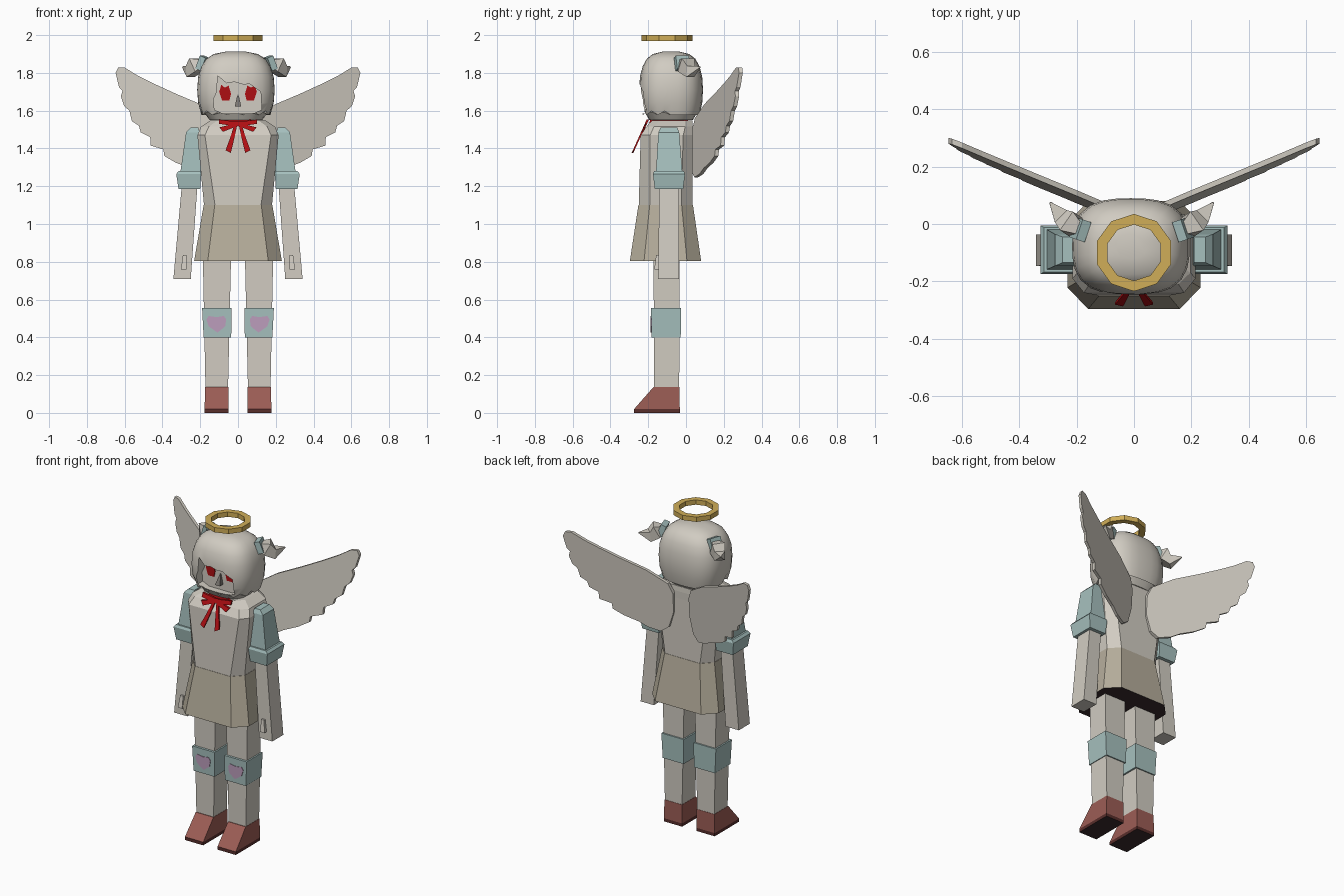
import bpy, bmesh, math
from mathutils import Vector

if "Cube" in bpy.data.objects:
    bpy.data.objects.remove(bpy.data.objects["Cube"])


def material(name, *rgb):
    lin = [((c / 255 + 0.055) / 1.055) ** 2.4 for c in rgb] + [1]
    m = bpy.data.materials.new(name)
    m.use_nodes = True
    m.diffuse_color = lin
    m.node_tree.nodes["Principled BSDF"].inputs["Base Color"].default_value = lin
    return m


WHITE = material("warm white", 209, 204, 194)
TEAL = material("pale teal", 166, 192, 190)
BEIGE = material("skirt beige", 182, 174, 156)
GOLD = material("halo gold", 208, 174, 88)
RED = material("ribbon red", 174, 14, 18)
PINK = material("heart pink", 188, 158, 188)
BROWN = material("shoe brown", 156, 93, 85)
MAROON = material("sole maroon", 88, 46, 43)
BLACK = material("underside black", 58, 43, 46)
GREY = material("nose grey", 120, 116, 111)


def make(name, bm, mats, mirror=False):
    bmesh.ops.recalc_face_normals(bm, faces=bm.faces)
    me = bpy.data.meshes.new(name)
    bm.to_mesh(me)
    bm.free()
    for m in mats:
        me.materials.append(m)
    ob = bpy.data.objects.new(name, me)
    bpy.context.collection.objects.link(ob)
    if mirror:
        ob.modifiers.new("mirror", "MIRROR").use_mirror_merge = False
    return ob


def loft(name, rings, *mats, mirror=False, closed=False):
    """Skin a list of equal-length point rings, capped or closed into a loop."""
    bm = bmesh.new()
    vs = [[bm.verts.new(p) for p in r] for r in rings]
    pairs = list(zip(vs, vs[1:])) + ([(vs[-1], vs[0])] if closed else [])
    for a, b in pairs:
        for i in range(len(a)):
            j = (i + 1) % len(a)
            bm.faces.new((a[i], a[j], b[j], b[i]))
    if not closed:
        bm.faces.new(vs[0])
        bm.faces.new(vs[-1])
    return make(name, bm, mats, mirror)


def rect(z, x0, x1, y0, y1):
    return [(x0, y0, z), (x1, y0, z), (x1, y1, z), (x0, y1, z)]


def octagon(z, x, y0, y1, xin, dy):
    """Rectangle with cut corners, xin is half the front panel."""
    half = [(xin, y0), (x, y0 + dy), (x, y1 - dy), (xin, y1)]
    return [(a, b, z) for a, b in half] + [(-a, b, z) for a, b in half[::-1]]


def plate(name, pts, depth, thick, mat, mirror=False):
    """Flat outline in x and z, laid on the surface y = depth(x, z)."""
    front = [(x, depth(x, z), z) for x, z in pts]
    back = [(x, y + thick, z) for x, y, z in front]
    return loft(name, [front, back], mat, mirror=mirror)


def tube(name, path, radii, mat, sides=4):
    path = [Vector(p) for p in path]
    rings = []
    for i, p in enumerate(path):
        d = path[min(i + 1, len(path) - 1)] - path[max(i - 1, 0)]
        q = d.to_track_quat("Z", "Y")
        ring = []
        for k in range(sides):
            t = math.tau * (k + 0.5) / sides
            ring.append(p + q @ Vector((math.cos(t), math.sin(t), 0)) * radii[i])
        rings.append(ring)
    return loft(name, rings, mat, mirror=True)


# Halo: ten-sided flat ring
def circle(r, z, n=10):
    return [(r * math.sin(math.tau * k / n), r * math.cos(math.tau * k / n) - 0.1, z)
            for k in range(n)]


loft("halo", [circle(0.135, 1.97), circle(0.135, 2), circle(0.098, 2), circle(0.098, 1.97)],
     GOLD, closed=True)


# Head and hair: rounded box, with ragged locks on the front half of the hem
def head_ring(z, s, jag=0, n=28):
    ring = []
    for k in range(n):
        c, d = math.cos(math.tau * k / n), math.sin(math.tau * k / n)
        r = s / (abs(c) ** 2.8 + abs(d) ** 2.8) ** (1 / 2.8)
        lift = jag * (k % 2) if d < 0.1 else 0
        ring.append((-0.011 + 0.205 * r * c, -0.079 + 0.169 * r * d, z + lift))
    return ring


hair = loft("hair", [head_ring(1.55, 0.68), head_ring(1.59, 0.82), head_ring(1.577, 0.89, 0.022),
                     head_ring(1.64, 0.975), head_ring(1.71, 1), head_ring(1.78, 0.975),
                     head_ring(1.835, 0.89), head_ring(1.875, 0.76), head_ring(1.9, 0.57),
                     head_ring(1.913, 0.25)], WHITE)

# Face opening under the fringe
opening = plate("face_cutter", [(-0.08, 1.585), (-0.125, 1.605), (-0.13, 1.66), (-0.112, 1.7),
                (-0.108, 1.785), (-0.06, 1.745), (-0.02, 1.752), (0.03, 1.738), (0.06, 1.742),
                (0.12, 1.7), (0.125, 1.605), (0.08, 1.585)], lambda x, z: -0.4, 0.228, WHITE)
opening.hide_render = True
cut = hair.modifiers.new("face", "BOOLEAN")
cut.operation, cut.object, cut.solver = "DIFFERENCE", opening, "EXACT"
bpy.ops.object.select_all(action="DESELECT")
hair.select_set(True)
bpy.context.view_layer.objects.active = hair
bpy.ops.object.modifier_apply(modifier="face")
bpy.data.objects.remove(opening)
bpy.ops.object.shade_smooth_by_angle(angle=math.radians(38))

plate("eyes", [(0.1, 1.7), (0.088, 1.737), (0.07, 1.722), (0.05, 1.733), (0.037, 1.69),
               (0.045, 1.655), (0.085, 1.655)], lambda x, z: -0.177, 0.008, RED, mirror=True)
loft("nose", [rect(1.622, -0.017, 0.017, -0.205, -0.165),
              rect(1.685, -0.003, 0.003, -0.176, -0.165)], GREY)

# Side tufts with hair ties, centred on the head
ties = tube("hair_ties", [(0.165, -0.025, 1.845), (0.195, -0.015, 1.857)], [0.052, 0.052], TEAL)
tufts = tube("hair_tufts", [(0.18, -0.02, 1.852), (0.212, 0.0, 1.842), (0.245, 0.025, 1.808),
                            (0.285, 0.075, 1.832)], [0.028, 0.056, 0.042, 0.004], WHITE)
for ob in (ties, tufts):
    ob.location.x = -0.008

# Body
loft("neck", [rect(1.52, -0.07, 0.07, -0.15, -0.01), rect(1.58, -0.07, 0.07, -0.15, -0.01)], WHITE)
loft("torso", [octagon(1.1, 0.18, -0.25, 0.035, 0.122, 0.06),
               octagon(1.47, 0.215, -0.24, 0.035, 0.175, 0.05),
               octagon(1.515, 0.197, -0.21, 0.036, 0.155, 0.04),
               octagon(1.547, 0.148, -0.18, 0.034, 0.11, 0.04)], WHITE)
skirt = loft("skirt", [octagon(0.805, 0.232, -0.297, 0.08, 0.16, 0.075),
                       octagon(1.1, 0.182, -0.252, 0.037, 0.123, 0.06)], BEIGE, BLACK)

# Neck ribbon and bow
loft("ribbon_collar", [octagon(1.535, 0.105, -0.195, 0.015, 0.07, 0.04),
                       octagon(1.56, 0.095, -0.185, 0.005, 0.065, 0.04)], RED)


def bow_depth(x, z):
    return -0.205 - (1.56 - z) * 0.45


plate("bow_tails", [(0, 1.545), (0.016, 1.54), (0.04, 1.46), (0.066, 1.39), (0.038, 1.376),
                    (0.018, 1.46)], bow_depth, 0.009, RED, mirror=True)
plate("bow_loops_upper", [(0, 1.54), (0.1, 1.553), (0.1, 1.53), (0, 1.517)],
      bow_depth, 0.012, RED, mirror=True)
plate("bow_loops_lower", [(0, 1.535), (0.098, 1.512), (0.08, 1.488), (0, 1.52)],
      bow_depth, 0.012, RED, mirror=True)

# Arms
loft("sleeves", [rect(1.26, 0.19, 0.307, -0.16, -0.018), rect(1.485, 0.205, 0.275, -0.146, -0.036),
                 rect(1.51, 0.21, 0.25, -0.135, -0.045)], TEAL, mirror=True)
loft("cuffs", [rect(1.185, 0.2, 0.315, -0.165, -0.015), rect(1.265, 0.195, 0.327, -0.175, -0.005),
               rect(1.28, 0.2, 0.315, -0.168, -0.012)], TEAL, mirror=True)
loft("arms", [rect(0.71, 0.25, 0.342, -0.147, -0.037), rect(1.2, 0.215, 0.298, -0.142, -0.037)],
     WHITE, mirror=True)
loft("thumbs", [rect(0.76, 0.272, 0.302, -0.168, -0.14), rect(0.835, 0.272, 0.292, -0.158, -0.14)],
     WHITE, mirror=True)

# Legs, knee bands with hearts, shoes
loft("legs", [rect(0.12, 0.053, 0.172, -0.168, -0.036), rect(0.82, 0.037, 0.186, -0.172, -0.034)],
     WHITE, mirror=True)
loft("knee_bands", [rect(0.4, 0.036, 0.182, -0.182, -0.028), rect(0.555, 0.034, 0.19, -0.185, -0.026)],
     TEAL, mirror=True)
plate("knee_hearts", [(0.108, 0.425), (0.155, 0.458), (0.167, 0.495), (0.155, 0.513), (0.115, 0.507),
                      (0.075, 0.513), (0.062, 0.495), (0.068, 0.458)],
      lambda x, z: -0.187, 0.008, PINK, mirror=True)
shoes = loft("shoes", [rect(0, 0.05, 0.177, -0.275, -0.033), rect(0.02, 0.05, 0.177, -0.275, -0.033),
                       rect(0.137, 0.051, 0.174, -0.172, -0.034)],
             BROWN, MAROON, BLACK, mirror=True)
for f in shoes.data.polygons:
    f.material_index = 2 if f.normal.z < -0.9 else int(f.center.z < 0.021)
for f in skirt.data.polygons:
    f.material_index = int(f.normal.z < -0.9)

# Feathered wings swept back, lower feathers leaning forward
plate("wings", [(0.055, 1.5), (0.08, 1.56), (0.2, 1.635), (0.33, 1.69), (0.45, 1.745),
                (0.53, 1.785), (0.6, 1.828), (0.635, 1.828), (0.648, 1.8), (0.63, 1.725),
                (0.612, 1.705), (0.62, 1.675), (0.603, 1.625), (0.575, 1.6), (0.562, 1.545),
                (0.525, 1.52), (0.515, 1.485), (0.465, 1.46), (0.462, 1.415), (0.395, 1.395),
                (0.39, 1.36), (0.33, 1.325), (0.25, 1.295), (0.2, 1.265), (0.13, 1.247),
                (0.085, 1.28), (0.055, 1.38)],
      lambda x, z: 0.382 * x + 0.07 * z - 0.093, 0.02, WHITE, mirror=True)
